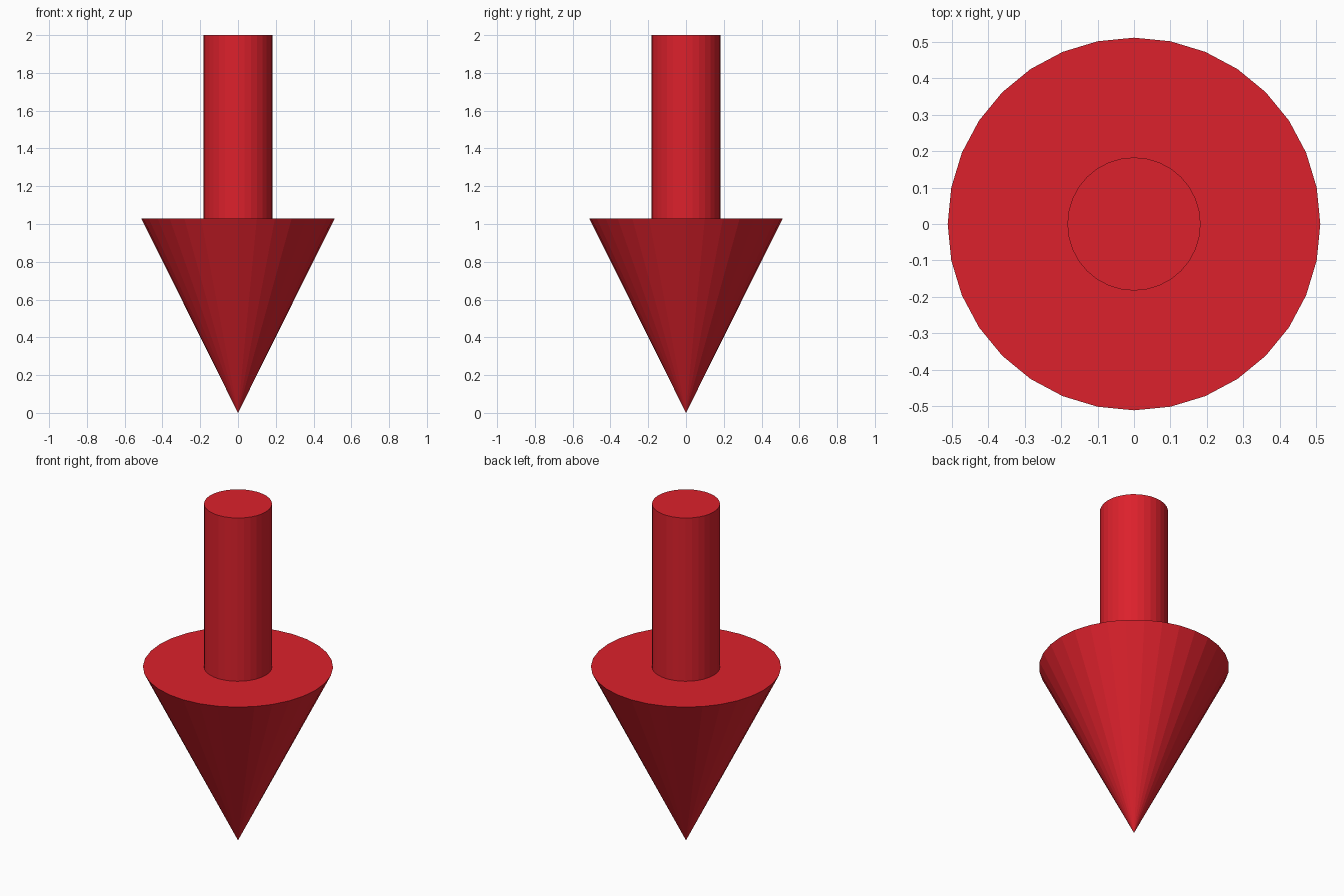
import bpy

if "Cube" in bpy.data.objects:
    bpy.data.objects.remove(bpy.data.objects["Cube"])

SIDES = 32
HEAD_TOP = 1.03
TOTAL = 2.0

red = bpy.data.materials.new("red")
red.diffuse_color = (0.72, 0.015, 0.025, 1)
red.use_nodes = True
red.node_tree.nodes["Principled BSDF"].inputs["Base Color"].default_value = red.diffuse_color


def tapered(name, r_bottom, r_top, z0, z1):
    """Flat-shaded round part between two heights."""
    bpy.ops.mesh.primitive_cone_add(
        vertices=SIDES, radius1=r_bottom, radius2=r_top,
        depth=z1 - z0, location=(0, 0, (z0 + z1) / 2))
    part = bpy.context.object
    part.name = name
    part.data.materials.append(red)
    return part


# Arrow head pointing down, tip on the ground
tapered("arrow_head", 0, 0.512, 0, HEAD_TOP)

# Shaft, seated just inside the flat top of the head
tapered("arrow_shaft", 0.183, 0.183, HEAD_TOP - 0.01, TOTAL)
